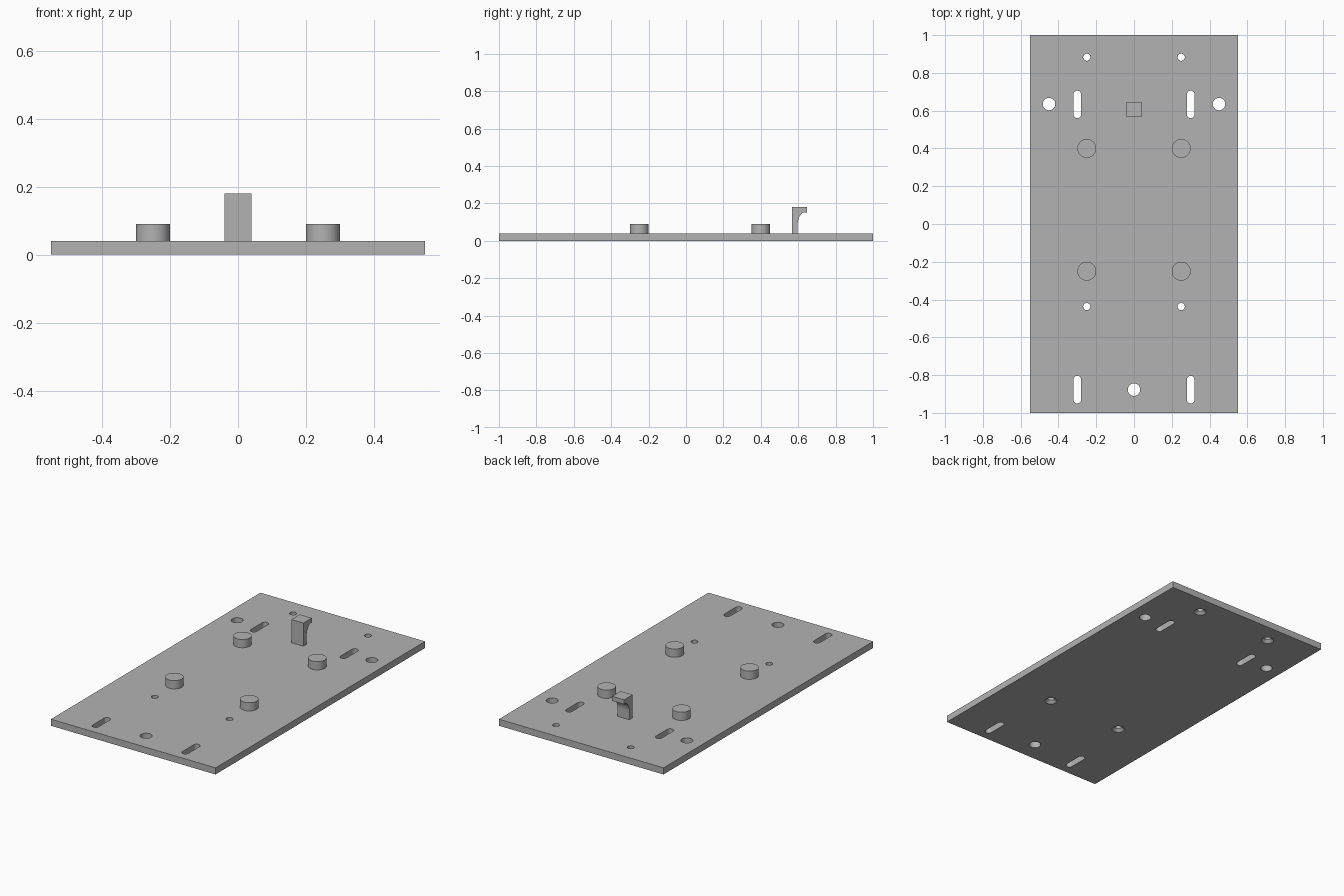
import bpy, bmesh, math

if "Cube" in bpy.data.objects:
    bpy.data.objects.remove(bpy.data.objects["Cube"])

grey = bpy.data.materials.new("grey")
grey.diffuse_color = (0.45, 0.45, 0.45, 1)
grey.use_nodes = True
grey.node_tree.nodes["Principled BSDF"].inputs["Base Color"].default_value = grey.diffuse_color


def finish(name, bm, smooth=False):
    bmesh.ops.recalc_face_normals(bm, faces=bm.faces)
    mesh = bpy.data.meshes.new(name)
    bm.to_mesh(mesh)
    bm.free()
    mesh.materials.append(grey)
    ob = bpy.data.objects.new(name, mesh)
    bpy.context.collection.objects.link(ob)
    if smooth:
        bpy.ops.object.select_all(action='DESELECT')
        ob.select_set(True)
        bpy.context.view_layer.objects.active = ob
        bpy.ops.object.shade_smooth_by_angle(angle=math.radians(30))
    return ob


def stack(bm, x, y, levels, stretch=0.0, n=48):
    """Closed solid of round rings (radius, z); stretch makes a slot along y."""
    rings = []
    for r, z in levels:
        ring = []
        for i in range(n):
            a = 2 * math.pi * (i + 0.5) / n
            shift = math.copysign(stretch, math.sin(a))
            ring.append(bm.verts.new((x + r * math.cos(a), y + r * math.sin(a) + shift, z)))
        rings.append(ring)
    for lo, hi in zip(rings, rings[1:]):
        for i in range(n):
            j = (i + 1) % n
            bm.faces.new((lo[i], lo[j], hi[j], hi[i]))
    bm.faces.new(rings[0][::-1])
    bm.faces.new(rings[-1])


# Base plate
T = 0.04
bm = bmesh.new()
bmesh.ops.create_cube(bm, size=1)
for v in bm.verts:
    v.co = (v.co.x * 1.1, v.co.y * 2, (v.co.z + 0.5) * T)
plate = finish("base_plate", bm)

# Cutters: mounting holes, slots and screw holes countersunk from below
bm = bmesh.new()
through = (-0.02, T + 0.02)
for x, y in ((-0.45, 0.635), (0.45, 0.635), (0, -0.877)):
    stack(bm, x, y, [(0.033, z) for z in through])
for x in (-0.3, 0.3):
    for y in (0.633, -0.877):
        stack(bm, x, y, [(0.02, z) for z in through], stretch=0.053)
for x in (-0.25, 0.25):
    for y in (0.883, -0.437):
        stack(bm, x, y, [(0.055, -0.02), (0.019, 0.016), (0.019, T + 0.02)])
cutter = finish("hole_cutter", bm)
cutter.hide_render = True
cutter.hide_viewport = True
cut = plate.modifiers.new("holes", 'BOOLEAN')
cut.operation = 'DIFFERENCE'
cut.solver = 'EXACT'
cut.object = cutter

# Round pegs
for x, side in ((-0.25, "left"), (0.25, "right")):
    for y, end in ((0.4, "back"), (-0.25, "front")):
        bm = bmesh.new()
        stack(bm, x, y, [(0.05, T), (0.05, 0.09)])
        finish(f"peg_{end}_{side}", bm, smooth=True)

# Hook: stem with a curved underside leading into a back lip
R = 0.0826
outline = [(0.567, T), (0.597, T)]
for i in range(9):
    a = math.radians(48.6 * i / 8)
    outline.append((0.597 + R * (1 - math.cos(a)), 0.09 + R * math.sin(a)))
outline += [(0.647, 0.152), (0.647, 0.18), (0.567, 0.18)]
bm = bmesh.new()
face = bm.faces.new([bm.verts.new((-0.04, y, z)) for y, z in outline])
ext = bmesh.ops.extrude_face_region(bm, geom=[face], use_keep_orig=True)
for g in ext["geom"]:
    if isinstance(g, bmesh.types.BMVert):
        g.co.x = 0.04
finish("hook", bm, smooth=True)
